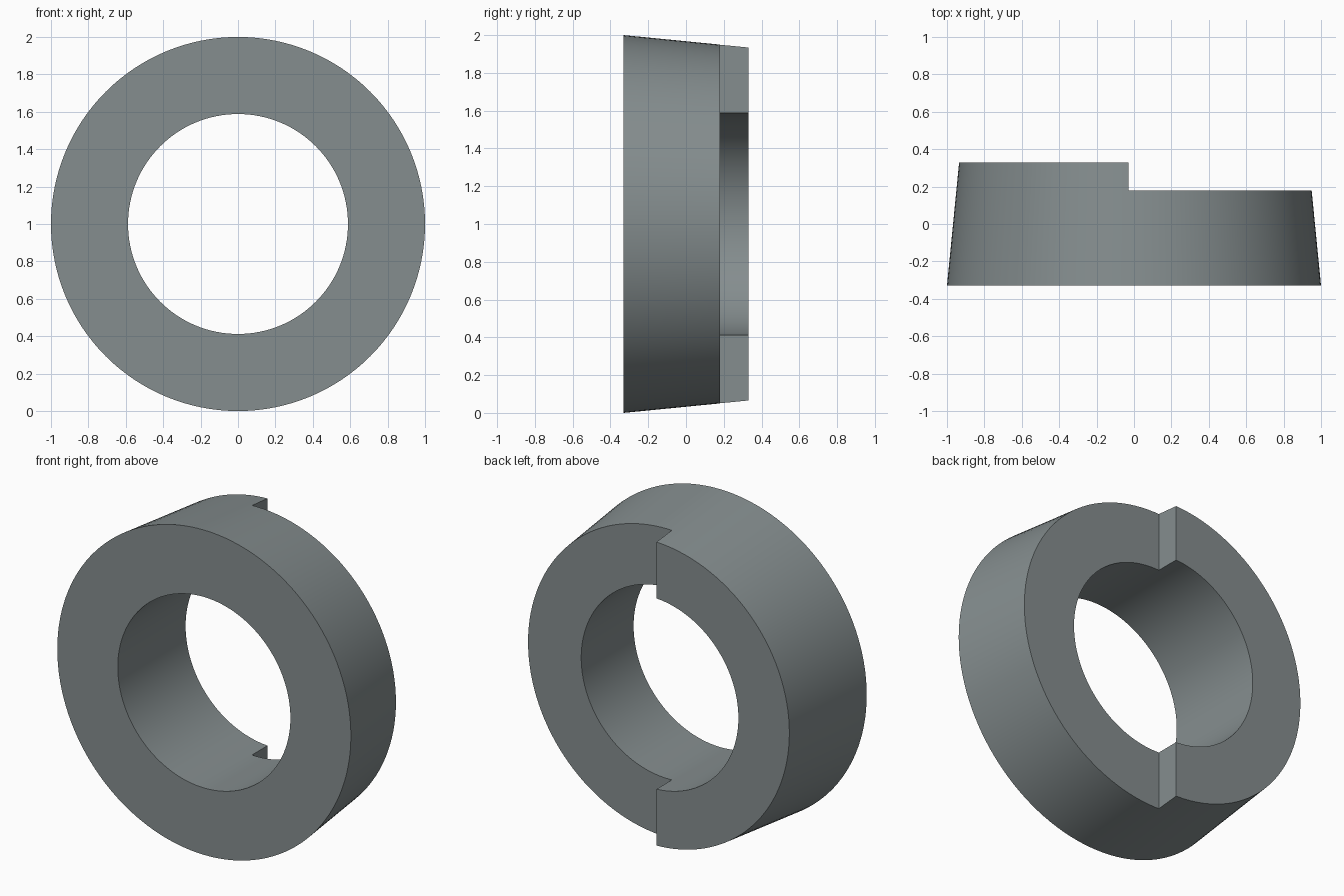
import bpy, bmesh, math

if "Cube" in bpy.data.objects:
    bpy.data.objects.remove(bpy.data.objects["Cube"])

SEGMENTS = 128
FRONT, BACK, STEP_Y = -0.33, 0.33, 0.18   # depths along y
STEP_X = -0.03                            # where the back face steps down
PROFILE = [(1.0, FRONT), (0.935, BACK), (0.588, BACK), (0.588, FRONT)]  # radius, y

grey = bpy.data.materials.new("slate grey")
grey.diffuse_color = (0.235, 0.27, 0.275, 1)
grey.use_nodes = True
grey.node_tree.nodes["Principled BSDF"].inputs["Base Color"].default_value = grey.diffuse_color

# Tapered ring with a straight bore, turned about the y axis
bm = bmesh.new()
rings = []
for i in range(SEGMENTS):
    a = 2 * math.pi * i / SEGMENTS
    rings.append([bm.verts.new((r * math.cos(a), y, 1 + r * math.sin(a))) for r, y in PROFILE])
for i in range(SEGMENTS):
    p, q = rings[i], rings[(i + 1) % SEGMENTS]
    for k in range(4):
        n = (k + 1) % 4
        bm.faces.new((p[k], p[n], q[n], q[k]))
bmesh.ops.recalc_face_normals(bm, faces=bm.faces)
mesh = bpy.data.meshes.new("stepped_ring")
bm.to_mesh(mesh)
bm.free()
mesh.materials.append(grey)
ring = bpy.data.objects.new("stepped_ring", mesh)
bpy.context.collection.objects.link(ring)

# Block that removes the back of the right half
bpy.ops.mesh.primitive_cube_add(size=1, location=(STEP_X + 1, STEP_Y + 0.25, 1))
cutter = bpy.context.object
cutter.name = "step_cutter"
cutter.scale = (2, 0.5, 3)
cutter.hide_render = True
cutter.data.materials.append(grey)

cut = ring.modifiers.new("step", 'BOOLEAN')
cut.operation = 'DIFFERENCE'
cut.solver = 'EXACT'
cut.object = cutter

# Apply the cut, then smooth the round walls and keep the edges sharp
bpy.ops.object.select_all(action='DESELECT')
ring.select_set(True)
bpy.context.view_layer.objects.active = ring
bpy.ops.object.modifier_apply(modifier=cut.name)
bpy.data.objects.remove(cutter)
bpy.ops.object.shade_smooth_by_angle(angle=math.radians(30))
